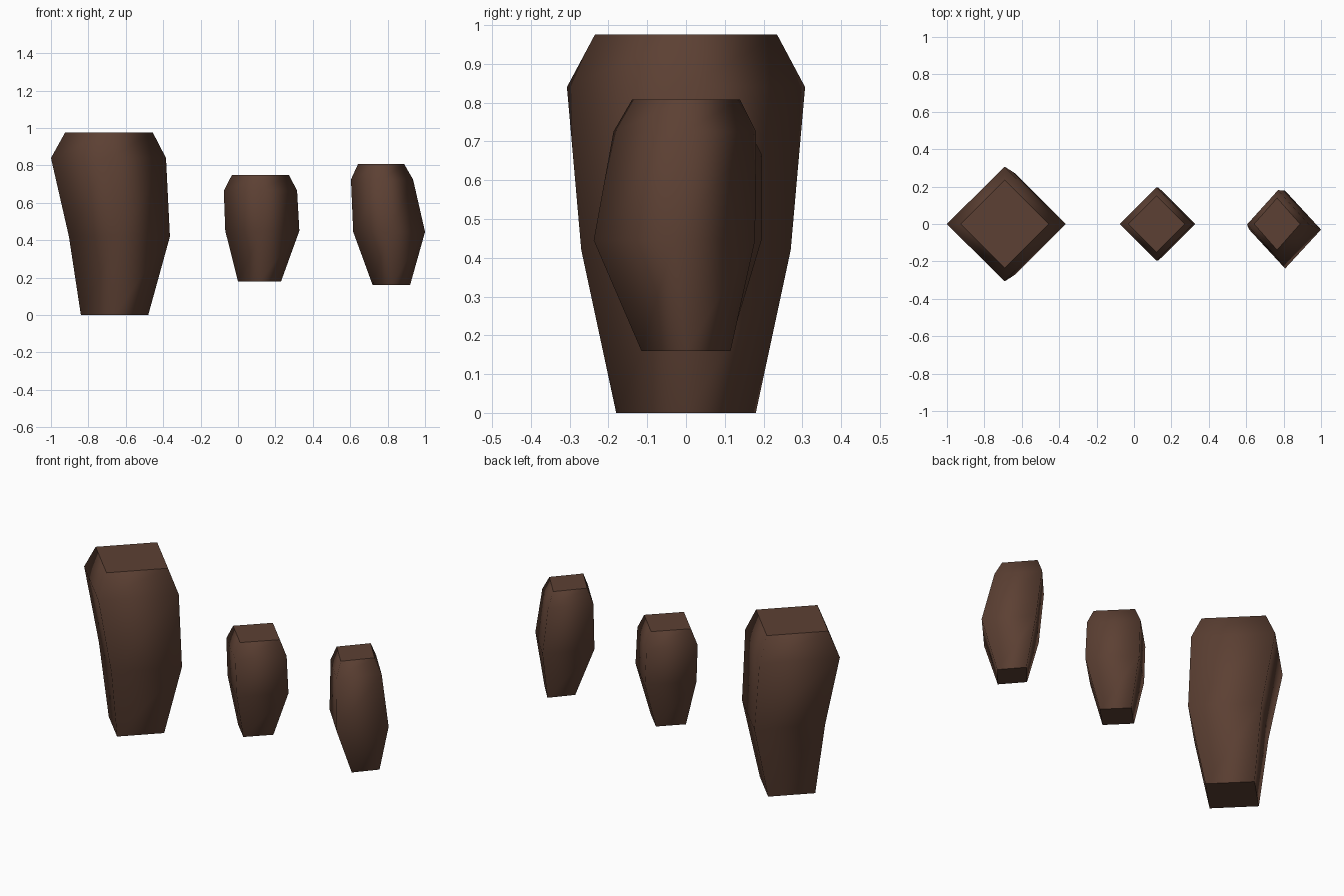
import bpy, bmesh

if "Cube" in bpy.data.objects:
    bpy.data.objects.remove(bpy.data.objects["Cube"])

brown = bpy.data.materials.new("dark brown")
brown.diffuse_color = (0.107, 0.051, 0.033, 1)
brown.use_nodes = True
brown.node_tree.nodes["Principled BSDF"].inputs["Base Color"].default_value = brown.diffuse_color


def rock(name, rings):
    """Loft diamond rings given as (z, centre x, centre y, x radius, y radius)."""
    bm = bmesh.new()
    loops = []
    for z, cx, cy, rx, ry in rings:
        loops.append([bm.verts.new((cx + dx * rx, cy + dy * ry, z))
                      for dx, dy in ((1, 0), (0, 1), (-1, 0), (0, -1))])
    # smooth sides
    for a, b in zip(loops, loops[1:]):
        for i in range(4):
            j = (i + 1) % 4
            bm.faces.new((a[i], a[j], b[j], b[i])).smooth = True
    # flat caps with crisp rims
    for cap in (bm.faces.new(loops[0][::-1]), bm.faces.new(loops[-1])):
        for e in cap.edges:
            e.smooth = False
    me = bpy.data.meshes.new(name)
    bm.to_mesh(me)
    bm.free()
    me.materials.append(brown)
    ob = bpy.data.objects.new(name, me)
    bpy.context.collection.objects.link(ob)


rock("large_rock", [
    (0.0, -0.66, 0, 0.18, 0.18),
    (0.42, -0.634, 0, 0.27, 0.27),
    (0.84, -0.6925, 0, 0.3075, 0.307),
    (0.975, -0.69, 0, 0.235, 0.235)])

rock("small_rock", [
    (0.18, 0.115, 0, 0.115, 0.115),
    (0.45, 0.13, 0, 0.198, 0.196),
    (0.665, 0.12, 0, 0.196, 0.196),
    (0.75, 0.12, 0, 0.152, 0.152)])

rock("medium_rock", [
    (0.16, 0.82, 0, 0.1, 0.115),
    (0.445, 0.808, -0.03, 0.192, 0.208),
    (0.725, 0.77, -0.003, 0.166, 0.184),
    (0.808, 0.765, 0, 0.123, 0.139)])
